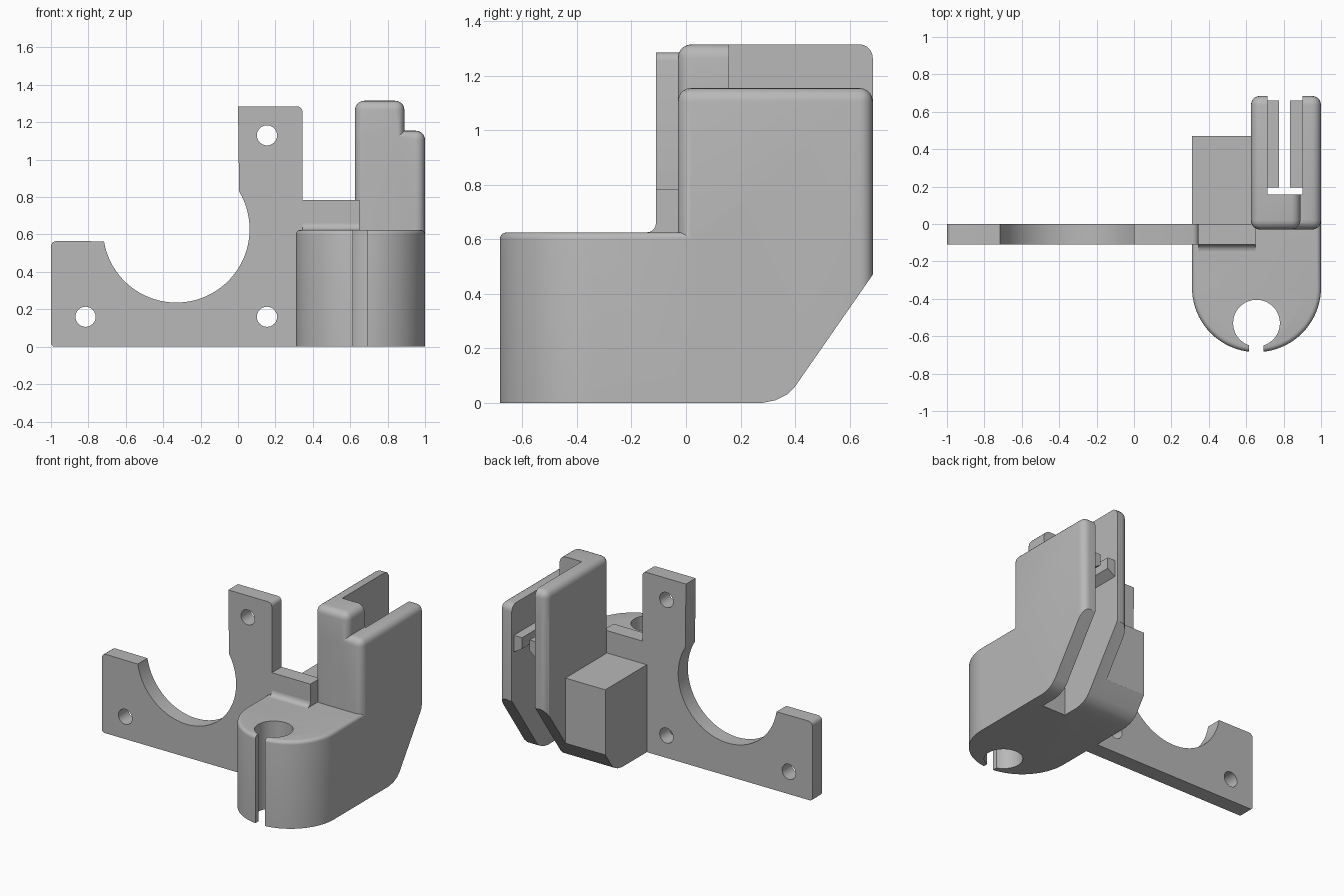
import bpy, bmesh
from math import sin, cos, radians

if "Cube" in bpy.data.objects:
    bpy.data.objects.remove(bpy.data.objects["Cube"])

grey = bpy.data.materials.new("plain_grey")
grey.use_nodes = True
GREY = (0.48, 0.48, 0.48, 1)
grey.diffuse_color = GREY
grey.node_tree.nodes["Principled BSDF"].inputs["Base Color"].default_value = GREY


def arc(cx, cy, r, start, end, n):
    """Points along a circular arc, angles in degrees."""
    steps = [radians(start + (end - start) * i / n) for i in range(n + 1)]
    return [(cx + r * cos(a), cy + r * sin(a)) for a in steps]


def prism(name, points, axis, low, high, bevel=0, pick=None):
    """Extrude a 2D profile along an axis, rounding the edges that pick accepts."""
    place = {"x": lambda p, d: (d, p[0], p[1]),
             "y": lambda p, d: (p[0], d, p[1]),
             "z": lambda p, d: (p[0], p[1], d)}[axis]
    bm = bmesh.new()
    ends = [[bm.verts.new(place(p, d)) for p in points] for d in (low, high)]
    for ring in ends:
        bm.faces.new(ring)
    count = len(points)
    for i in range(count):
        j = (i + 1) % count
        bm.faces.new((ends[0][i], ends[0][j], ends[1][j], ends[1][i]))
    bmesh.ops.recalc_face_normals(bm, faces=bm.faces[:])
    if bevel:
        edges = [e for e in bm.edges if pick(e.verts[0].co, e.verts[1].co)]
        bmesh.ops.bevel(bm, geom=edges, offset=bevel, segments=5,
                        profile=0.5, affect='EDGES', clamp_overlap=True)
    mesh = bpy.data.meshes.new(name)
    bm.to_mesh(mesh)
    bm.free()
    mesh.materials.append(grey)
    ob = bpy.data.objects.new(name, mesh)
    bpy.context.collection.objects.link(ob)
    return ob


def box(name, x0, x1, y0, y1, z0, z1, bevel=0, pick=None):
    return prism(name, [(x0, y0), (x1, y0), (x1, y1), (x0, y1)], "z", z0, z1, bevel, pick)


def combine(target, tool, operation):
    """Apply a boolean and throw the tool away."""
    mod = target.modifiers.new("shape", 'BOOLEAN')
    mod.operation = operation
    mod.solver = 'EXACT'
    mod.object = tool
    bpy.context.view_layer.objects.active = target
    bpy.ops.object.modifier_apply(modifier=mod.name)
    bpy.data.objects.remove(tool)


def upper(a, b):
    """Every edge except those of the bottom face."""
    return a.z > 0 or b.z > 0


# Flat mounting plate with a large round cut-out
outline = ([(0.65, 0), (0.65, 0.785), (0.345, 0.785)]
           + arc(0.315, 1.255, 0.03, 0, 90, 4)
           + [(0, 1.285)]
           + arc(-0.33, 0.628, 0.392, 31, -170.5, 48)
           + arc(-0.97, 0.535, 0.03, 90, 180, 4)
           + arc(-0.98, 0.02, 0.02, 180, 270, 4))
plate = prism("mounting_plate", outline, "y", -0.11, 0)
for x, z in ((-0.815, 0.16), (0.155, 0.16), (0.155, 1.13)):
    combine(plate, prism("screw_cutter", arc(x, z, 0.054, 0, 345, 23), "y", -0.3, 0.3),
            'DIFFERENCE')

# Round-nosed clamp boss, softened along its top rim
nose = [(1, 0.05)] + arc(0.655, -0.34, 0.345, 0, -180, 40) + [(0.31, 0.05)]
body = prism("holder_body", nose, "z", -0.1, 0.625, 0.025,
             lambda a, b: min(a.z, b.z) > 0.5 and min(a.y, b.y) < 0)

# Rear block and the low and tall halves of the upright holder
combine(body, box("rear_block", 0.31, 0.8, -0.05, 0.47, -0.1, 0.625), 'UNION')
combine(body, box("low_half", 0.625, 1, -0.03, 0.685, -0.1, 1.155, 0.05, upper), 'UNION')
combine(body, box("tall_half", 0.625, 0.89, -0.03, 0.685, -0.1, 1.315, 0.05, upper), 'UNION')

# Sloping underside at the back
side = [(-0.9, 0), (0.28, 0), (0.33, 0.01), (0.37, 0.03), (0.4, 0.06),
        (0.685, 0.47), (0.9, 0.47), (0.9, 1.5), (-0.9, 1.5)]
combine(body, prism("side_envelope", side, "x", 0, 1.3), 'INTERSECT')

# Slot between the walls, open above, below and behind
combine(body, box("slot_cutter", 0.715, 0.9, 0.158, 0.9, -0.3, 1.6), 'DIFFERENCE')

# Vertical bore and its front slit
combine(body, prism("bore_cutter", arc(0.655, -0.53, 0.125, 0, 352.5, 47), "z", -0.3, 0.9),
        'DIFFERENCE')
combine(body, box("slit_cutter", 0.615, 0.692, -0.8, -0.55, -0.3, 0.9), 'DIFFERENCE')

# Guide rails inside the slot, with sloped undersides
for name, wall, tip in (("left_rail", 0.95, 0.835), ("right_rail", 0.67, 0.775)):
    prism(name, [(wall, 0.93), (tip, 0.93), (tip, 0.85), (wall, 0.78)], "y", 0.195, 0.66)

# Small cove where the plate meets the boss
cove = [(-0.1, 0.6), (-0.1, 0.66)] + arc(-0.145, 0.66, 0.035, 0, -90, 5) + [(-0.145, 0.6)]
prism("plate_cove", cove, "x", 0.345, 0.65)

# Smooth the rounded areas, keep real corners sharp
bpy.ops.object.select_all(action='DESELECT')
for ob in bpy.context.scene.objects:
    if ob.type == 'MESH':
        ob.select_set(True)
        bpy.context.view_layer.objects.active = ob
bpy.ops.object.shade_smooth_by_angle(angle=radians(30))
